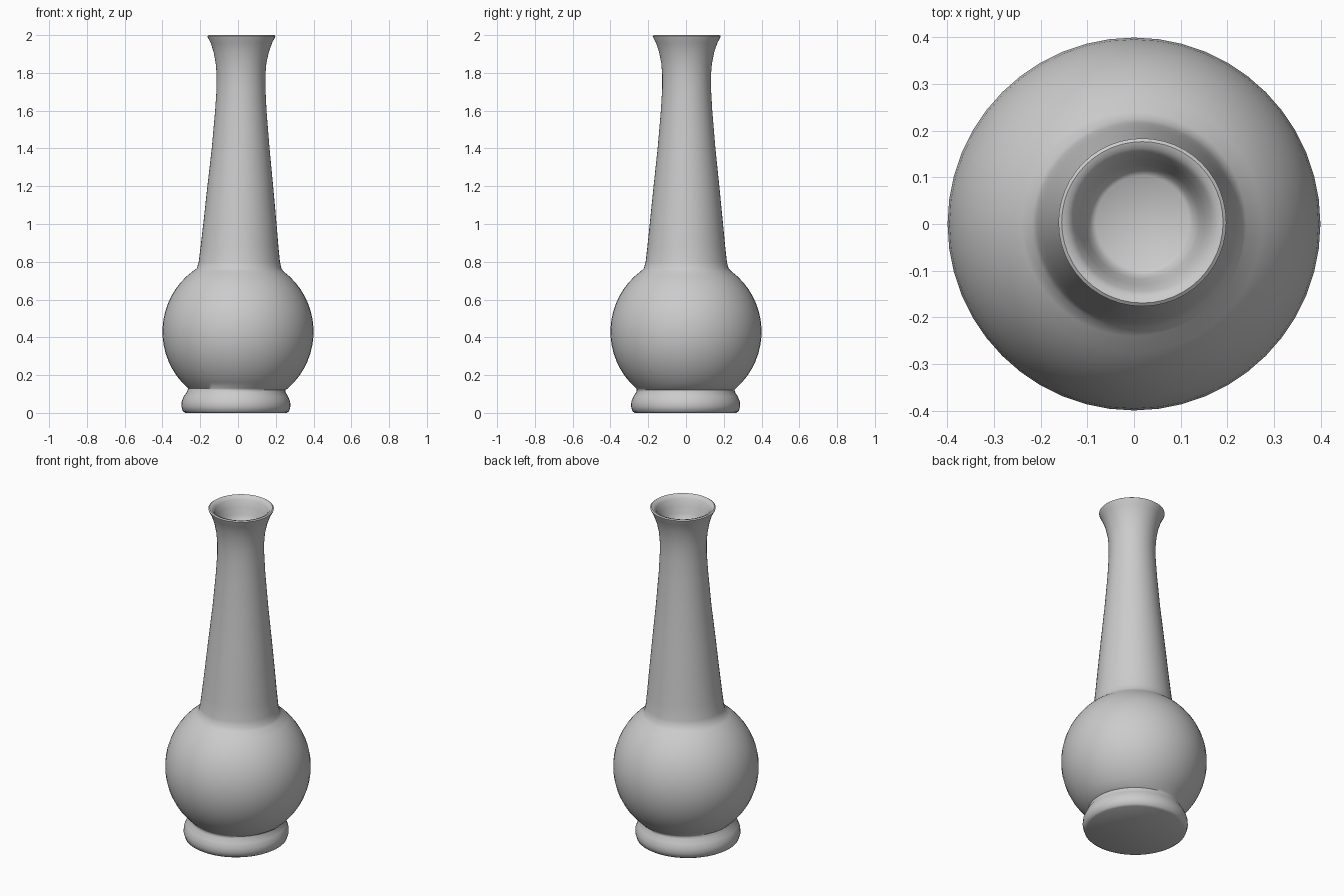
import bpy, bmesh
from math import sin, cos, pi, sqrt

SEGMENTS = 48

# Foot: rolled ring narrowing to a waist (radius, height, x offset)
foot = [(0.268, 0.0, -0.011), (0.281, 0.008, -0.011), (0.289, 0.035, -0.011),
        (0.287, 0.06, -0.011), (0.276, 0.088, -0.011), (0.261, 0.11, -0.01),
        (0.259, 0.122, -0.008)]

# Body: round belly
body = []
for i in range(17):
    z = 0.43 - 0.4 * cos(0.72 + i / 16 * (pi - 0.72 - 0.645))
    body.append((sqrt(0.16 - (z - 0.43) ** 2), z, 0.0))

# Neck: slightly off-centre taper up to a flared rim
neck = [(0.224, 0.765, 0.006), (0.215, 0.80, 0.007), (0.206, 0.88, 0.008),
        (0.194, 1.0, 0.01), (0.174, 1.2, 0.012), (0.153, 1.4, 0.014),
        (0.136, 1.6, 0.015), (0.129, 1.72, 0.016), (0.129, 1.79, 0.016),
        (0.134, 1.85, 0.016), (0.146, 1.91, 0.017), (0.163, 1.96, 0.018),
        (0.178, 1.988, 0.018), (0.180, 1.995, 0.018)]

# Mouth: rounded lip and the shallow hollow inside
mouth = [(0.173, 2.0, 0.018), (0.160, 1.996, 0.018), (0.148, 1.98, 0.018),
         (0.134, 1.94, 0.018), (0.122, 1.90, 0.018), (0.112, 1.875, 0.018),
         (0.10, 1.865, 0.018)]


def lathe(name, profile):
    """Skin stacked rings and cap both ends."""
    bm = bmesh.new()
    rings = []
    for r, z, dx in profile:
        rings.append([bm.verts.new((dx + r * cos(2 * pi * k / SEGMENTS),
                                    dx * 0.2 + r * sin(2 * pi * k / SEGMENTS), z))
                      for k in range(SEGMENTS)])
    for a, b in zip(rings, rings[1:]):
        for k in range(SEGMENTS):
            n = (k + 1) % SEGMENTS
            bm.faces.new((a[k], a[n], b[n], b[k]))
    bm.faces.new(rings[0][::-1])
    bm.faces.new(rings[-1])
    mesh = bpy.data.meshes.new(name)
    bm.to_mesh(mesh)
    bm.free()
    obj = bpy.data.objects.new(name, mesh)
    bpy.context.collection.objects.link(obj)
    return obj


vase = lathe("vase", foot + body + neck + mouth)
bpy.context.view_layer.objects.active = vase
vase.select_set(True)
bpy.ops.object.shade_smooth_by_angle(angle=0.9)
